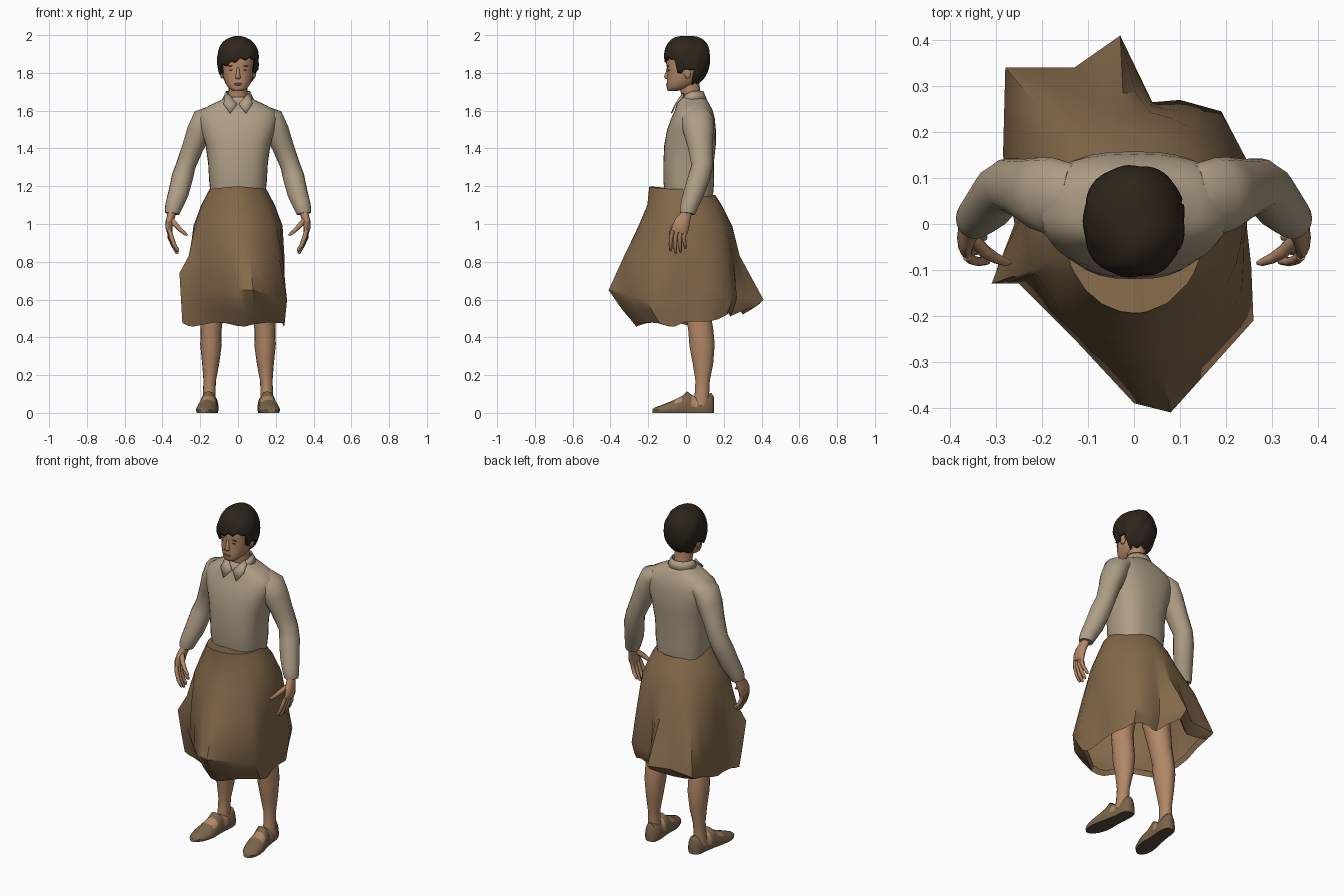
import bpy, bmesh, math
from mathutils import Vector


def material(name, rgb):
    m = bpy.data.materials.new(name)
    m.diffuse_color = (*rgb, 1)
    return m


SHIRT = material("cream cloth", (0.425, 0.34, 0.235))
SKIRT = material("brown cloth", (0.225, 0.14, 0.068))
SKIN = material("skin", (0.45, 0.245, 0.135))
HAIR = material("dark hair", (0.028, 0.019, 0.011))
SHOE = material("brown leather", (0.20, 0.13, 0.068))
SOLE = material("dark sole", (0.10, 0.07, 0.042))
LIP = material("lips", (0.34, 0.16, 0.105))
BROW = material("brow", (0.12, 0.07, 0.042))


def make(name, verts, faces, mats, mirror=False, angle=50, thick=0):
    me = bpy.data.meshes.new(name)
    me.from_pydata([tuple(v) for v in verts], [], faces)
    bm = bmesh.new()
    bm.from_mesh(me)
    bmesh.ops.recalc_face_normals(bm, faces=bm.faces)
    bm.to_mesh(me)
    bm.free()
    for m in mats:
        me.materials.append(m)
    ob = bpy.data.objects.new(name, me)
    bpy.context.collection.objects.link(ob)
    bpy.ops.object.select_all(action='DESELECT')
    ob.select_set(True)
    bpy.context.view_layer.objects.active = ob
    bpy.ops.object.shade_smooth_by_angle(angle=math.radians(angle))
    if thick:
        ob.modifiers.new("thickness", 'SOLIDIFY').thickness = thick
    if mirror:
        ob.modifiers.new("mirror", 'MIRROR').use_mirror_merge = False
    return ob


def grid_faces(rows, n, closed=True):
    return [(r * n + i, r * n + (i + 1) % n, (r + 1) * n + (i + 1) % n, (r + 1) * n + i)
            for r in range(rows - 1) for i in range(n if closed else n - 1)]


def loft(name, rings, mat, n=16, tilt=True, power=1.0, caps=True, **kw):
    """Skin elliptical rings (x, y, z, half width, half depth)."""
    verts = []
    for k, (x, y, z, a, b) in enumerate(rings):
        u, v = Vector((1, 0, 0)), Vector((0, 1, 0))
        if tilt:
            p = Vector(rings[max(k - 1, 0)][:3])
            q = Vector(rings[min(k + 1, len(rings) - 1)][:3])
            t = (p - q).normalized()
            u = (u - t * u.dot(t)).normalized()
            v = t.cross(u)
        for i in range(n):
            c, s = math.cos(2 * math.pi * i / n), math.sin(2 * math.pi * i / n)
            c = math.copysign(abs(c) ** power, c)
            s = math.copysign(abs(s) ** power, s)
            verts.append(Vector((x, y, z)) + u * a * c + v * b * s)
    faces = grid_faces(len(rings), n)
    if caps:
        faces += [tuple(range(n)), tuple(range((len(rings) - 1) * n, len(rings) * n))]
    return make(name, verts, faces, [mat], **kw)


def body_rings(rows):
    """Rows of (z, half width, front y, back y) to level rings."""
    return [(0, (f + b) / 2, z, w, (b - f) / 2) for z, w, f, b in rows]


def blob(name, loc, size, mat, mirror=False):
    rings = []
    for k in range(7):
        t = math.pi * (0.04 + 0.92 * k / 6)
        s = math.sin(t)
        rings.append((loc[0], loc[1], loc[2] + size[2] * math.cos(t), size[0] * s, size[1] * s))
    return loft(name, rings, mat, 10, tilt=False, mirror=mirror)


# Shirt body and sleeves
loft("shirt_body", body_rings([
    (1.12, .14, -.10, .14), (1.22, .152, -.12, .149), (1.32, .158, -.12, .147),
    (1.42, .172, -.115, .158), (1.50, .198, -.10, .158), (1.56, .212, -.078, .152),
    (1.60, .200, -.06, .142), (1.632, .142, -.05, .125), (1.655, .092, -.042, .112),
    (1.672, .064, -.03, .092)]), SHIRT, 32, tilt=False, power=.78, caps=False)
loft("sleeve", [(.13, .06, 1.585, .045, .07), (.178, .06, 1.555, .066, .085),
                (.205, .066, 1.49, .066, .08), (.238, .076, 1.41, .057, .066),
                (.276, .086, 1.31, .052, .057), (.294, .07, 1.25, .057, .058),
                (.316, .04, 1.16, .054, .054), (.338, .018, 1.10, .047, .047),
                (.347, .01, 1.07, .042, .044), (.349, .008, 1.055, .038, .04)],
     SHIRT, mirror=True)

# Shirt collar: band round the neck and pointed front flaps
N = 21
top, low = [], []
for i in range(N):
    a = .9 + (2 * math.pi - 1.8) * i / (N - 1)
    s, c = math.sin(a), math.cos(a)
    f = max(0, c)
    top.append((.064 * s, .03 - .062 * c, 1.703 - .03 * f))
    low.append((.084 * s, .03 - .081 * c, 1.66 - .03 * f))
make("collar_band", top + low, grid_faces(2, N, False), [SHIRT], thick=.006)
make("collar_flap", [(.004, -.058, 1.636), (.042, -.08, 1.588), (.076, -.058, 1.637),
                     (.072, -.02, 1.675), (.054, -.014, 1.695), (.034, -.036, 1.67)],
     [(0, 1, 2, 5), (5, 2, 3, 4)], [SHIRT], thick=.007, mirror=True)

# Skirt: outermost fold line, blended up to the waist and tucked in at the hem
FOLD = [(.08, -.41, .65), (.26, -.21, .6), (.255, -.09, .63), (.245, 0, .65), (.245, .14, .65),
        (.19, .245, .62), (.10, .27, .61), (.04, .265, .61), (-.03, .41, .6), (-.13, .34, .58),
        (-.28, .34, .57), (-.285, .15, .6), (-.26, 0, .66), (-.31, -.13, .74),
        (-.25, -.13, .65), (-.13, -.25, .64), (0, -.39, .65)]
cols = []
for i, p in enumerate(FOLD):
    p, q = Vector(p), Vector(FOLD[(i + 1) % len(FOLD)])
    cols += [p, (p + q) / 2]
rows = [[] for _ in range(9)]
for i, p in enumerate(cols):
    a = math.atan2(p.y, p.x)
    c, s = math.cos(a), math.sin(a)
    back = max(0, s)
    waist = Vector((.15 * c, -.02 + .174 * s, 1.20 - .045 * back - .015 * abs(c)))
    shelf = Vector((.135 * c, .013 + .125 * s, waist.z - .008))
    upper = Vector((.195 * c, -.005 + .2 * s, 1.10 - .01 * back))
    hip = Vector((.236 * c, -.003 + .248 * s, .99))
    mid = hip.lerp(p, .5) * (1 + .022 * math.sin(i * 2.4))
    mid.y = min(mid.y, .285)
    mid.z = .83
    wave = .012 * math.sin(i * 1.3)
    hem = Vector((p.x * .95, p.y * (.66 if p.y < 0 else .88), .468 + wave + .19 * max(0, p.y)))
    under = p.lerp(hem, .55)
    under.y = p.y * (.83 if p.y < 0 else .95)
    inner = Vector((hem.x * .95, hem.y * .95, hem.z + .03))
    for r, v in zip(rows, (shelf, waist, upper, hip, mid, p, under, hem, inner)):
        r.append(v)
make("skirt", sum(rows, []), grid_faces(9, len(cols)), [SKIRT], angle=42)

# Legs
loft("leg", [(.095, .05, .95, .085, .09), (.115, .05, .70, .075, .08),
             (.138, .065, .52, .06, .065), (.143, .078, .44, .056, .066),
             (.143, .085, .36, .057, .067), (.145, .09, .26, .045, .054),
             (.15, .088, .17, .033, .038), (.152, .085, .11, .033, .038),
             (.153, .08, .04, .036, .042)], SKIN, mirror=True)

# Shoes: stations from heel to toe (x, y, half width, height)
STATIONS = [(.142, .147, .016, .085), (.143, .135, .034, .105), (.145, .10, .042, .10),
            (.148, .06, .043, .085), (.152, .03, .044, .095), (.155, .005, .046, .115),
            (.158, -.02, .049, .09), (.162, -.06, .055, .07), (.168, -.10, .055, .053),
            (.174, -.14, .045, .038), (.178, -.165, .028, .028), (.18, -.177, .012, .02)]
SECT = [(-.9, 0), (-1, .14), (-1, .35), (-.85, .68), (-.5, .93), (0, 1),
        (.5, .93), (.85, .68), (1, .35), (1, .14), (.9, 0)]
verts = [(x + w * u, y, max(h * v, .014) if v else 0) for x, y, w, h in STATIONS for u, v in SECT]
n = len(SECT)
shoe = make("shoe", verts, grid_faces(len(STATIONS), n) +
            [tuple(range(n)), tuple(range(len(verts) - n, len(verts)))],
            [SHOE, SOLE, SKIN], mirror=True)
for f in shoe.data.polygons:
    c = f.center
    if f.normal.z < -.8:
        f.material_index = 1
    elif c.z > .045 and (.03 < c.y < .06 or -.05 < c.y < -.01):
        f.material_index = 2

# Hands
loft("palm", [(.347, .008, 1.085, .024, .03), (.352, 0, 1.05, .022, .029),
              (.362, -.018, 1.015, .021, .04), (.366, -.03, .98, .019, .045),
              (.362, -.036, .955, .014, .043)], SKIN, 12, mirror=True)
for i, drop in enumerate((.0, .012, .006, -.014)):
    y = -.069 + .022 * i
    x = .01 * (3 - i) / 3
    loft("finger_%d" % (i + 1), [(.363, y, .968, .011, .011), (.362 - x, y - .009, .93, .012, .011),
         (.348 - x, y - .013 + .003 * i, .892 - drop / 2, .011, .010),
         (.33 - x, y - .012 + .004 * i, .862 - drop, .009, .008),
         (.325 - x, y - .012 + .004 * i, .855 - drop, .004, .004)], SKIN, 8, mirror=True)
loft("thumb", [(.352, -.03, 1.02, .015, .016), (.325, -.06, .99, .014, .015),
               (.30, -.075, .965, .011, .012), (.28, -.083, .948, .009, .009),
               (.268, -.085, .94, .004, .004)], SKIN, 8, mirror=True)

# Neck and head
loft("neck", [(0, .035, 1.61, .06, .055), (0, .03, 1.67, .052, .052),
              (0, .02, 1.72, .05, .053), (0, .015, 1.78, .05, .055)], SKIN, tilt=False)
loft("head", body_rings([
    (1.703, .018, -.092, -.055), (1.708, .034, -.098, -.03), (1.722, .052, -.102, .02),
    (1.745, .067, -.102, .06), (1.775, .078, -.101, .08), (1.81, .084, -.098, .098),
    (1.85, .088, -.105, .11), (1.90, .088, -.10, .11), (1.95, .065, -.07, .08),
    (1.97, .03, -.03, .04)]), SKIN, 24, tilt=False, power=.92)

# Facial features
loft("nose", [(0, -.094, 1.828, .008, .008), (0, -.099, 1.80, .009, .010),
              (0, -.103, 1.782, .013, .014), (0, -.101, 1.773, .015, .013),
              (0, -.097, 1.767, .010, .008)], SKIN, 10, tilt=False, angle=80)
blob("upper_lip", (0, -.1, 1.743), (.022, .006, .0035), LIP)
blob("lower_lip", (0, -.1, 1.737), (.018, .006, .004), LIP)
blob("eye", (.036, -.0905, 1.816), (.013, .004, .003), BROW, True)
blob("eyebrow", (.038, -.094, 1.837), (.018, .005, .0025), BROW, True)
blob("ear", (.085, .008, 1.802), (.011, .02, .033), SKIN, True)

# Hair cap: swept lumpy dome whose lower edge follows fringe, sideburns and nape
NA, NP = 64, 18
verts = []
for k in range(NP):
    for i in range(NA):
        a = 2 * math.pi * i / NA
        f = math.cos(a)
        if f > .5:
            edge = 1.858 + .02 * math.sin(a) + .008 * math.sin(13 * a)
        elif f > .2:
            edge = 1.80
        elif f > -.3:
            edge = 1.825
        else:
            edge = 1.745 + .01 * math.sin(9 * a)
        end = math.acos(max(-.93, (edge - 1.875) / .145))
        phi = .03 + (end - .03) * k / (NP - 1)
        s, c = math.sin(phi) ** .76, math.cos(phi)
        lump = 1 + s * (.026 * math.sin(4 * a + 3 * phi) + .014 * math.sin(9 * a + 6 * phi))
        verts.append((.113 * s * lump * math.sin(a), .006 - .124 * s * lump * f,
                      1.875 + (.119 if c > 0 else .145) * c + .01 * s * math.sin(2 * a + 1)))
make("hair", verts, grid_faces(NP, NA) + [tuple(range(NA))], [HAIR], thick=.018)
